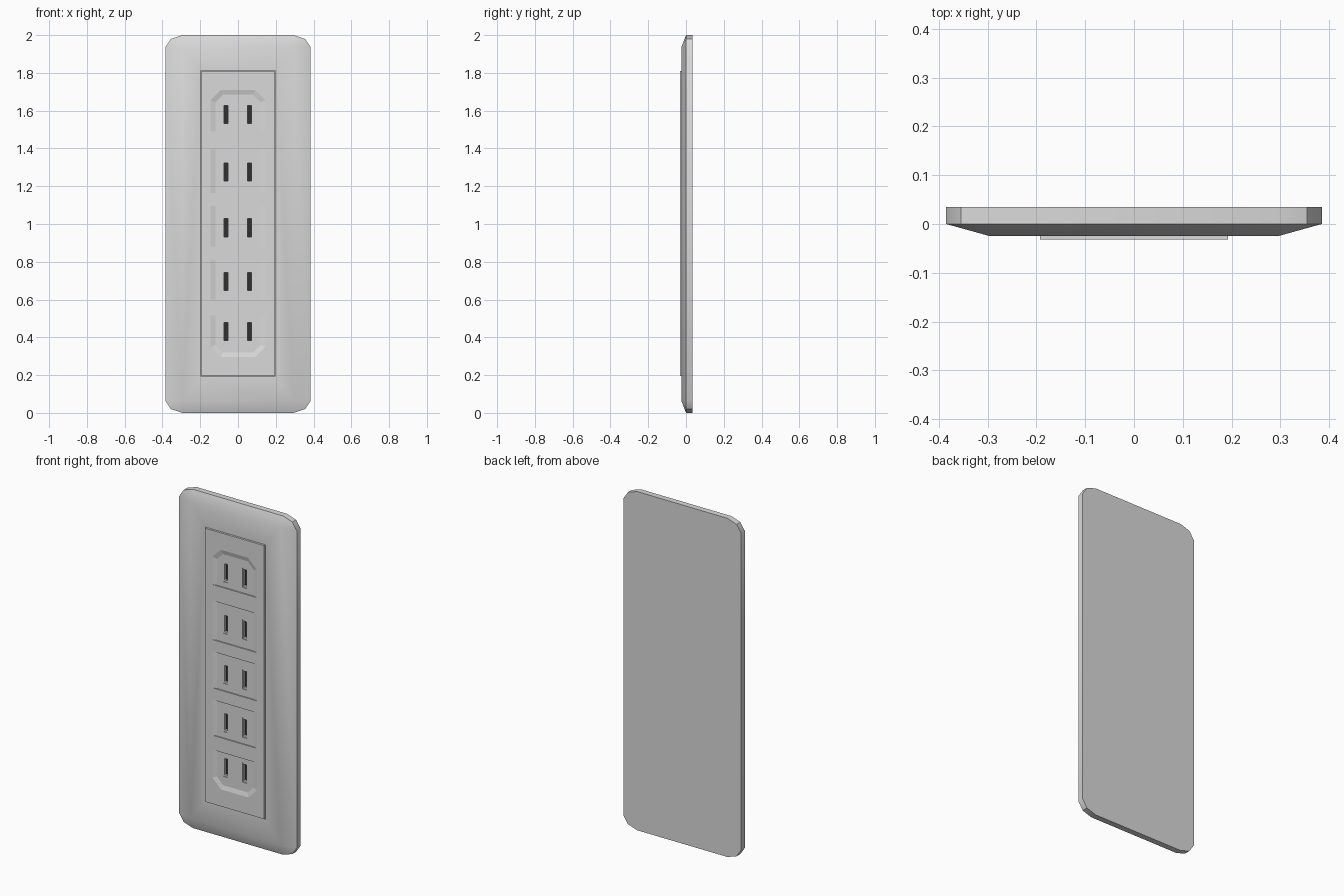
import bpy, bmesh, math

if "Cube" in bpy.data.objects:
    bpy.data.objects.remove(bpy.data.objects["Cube"])


def material(name, v):
    m = bpy.data.materials.new(name)
    m.diffuse_color = (v, v, v, 1)
    m.use_nodes = True
    m.node_tree.nodes["Principled BSDF"].inputs["Base Color"].default_value = m.diffuse_color
    return m


plastic = material("light_grey_plastic", 0.7)
dark = material("dark_slot", 0.03)


def loft(name, solids):
    """Each solid is a list of (y, outline) rings, capped at both ends."""
    bm = bmesh.new()
    for rings in solids:
        loops = [[bm.verts.new((x, y, z)) for x, z in pts] for y, pts in rings]
        n = len(loops[0])
        for a, b in zip(loops, loops[1:]):
            for i in range(n):
                j = (i + 1) % n
                bm.faces.new((a[i], a[j], b[j], b[i]))
        bm.faces.new(loops[0])
        bm.faces.new(loops[-1])
    bmesh.ops.remove_doubles(bm, verts=bm.verts, dist=1e-5)
    bmesh.ops.recalc_face_normals(bm, faces=bm.faces)
    me = bpy.data.meshes.new(name)
    bm.to_mesh(me)
    bm.free()
    ob = bpy.data.objects.new(name, me)
    bpy.context.collection.objects.link(ob)
    me.materials.append(plastic)
    return ob


def rect(w, z0, z1):
    return [(-w, z0), (w, z0), (w, z1), (-w, z1)]


def box(cx, w, z0, z1, y0, y1):
    pts = [(x + cx, z) for x, z in rect(w, z0, z1)]
    return [(y0, pts), (y1, pts)]


def cut(ob, cutter):
    cutter.hide_render = True
    mod = ob.modifiers.new("cut", "BOOLEAN")
    mod.operation = "DIFFERENCE"
    mod.solver = "EXACT"
    mod.object = cutter
    bpy.ops.object.select_all(action="DESELECT")
    bpy.context.view_layer.objects.active = ob
    ob.select_set(True)
    bpy.ops.object.modifier_apply(modifier=mod.name)
    bpy.data.objects.remove(cutter)


# wall plate: clipped corners, wide sloping border towards the front
outer, front = [], []
for sx, sz in ((1, 1), (-1, 1), (-1, -1), (1, -1)):
    corner = [(0.385, 0.935), (0.355, 0.98), (0.295, 1.0)]
    if sx * sz < 0:
        corner.reverse()
    for x, z in corner:
        outer.append((sx * x, 1 + sz * z))
        front.append((sx * 0.295, 1 + sz * 0.935))
plate = loft("wall_plate", [[(0.035, outer), (0.0, outer), (-0.025, front)]])
cut(plate, loft("opening_cutter", [box(0, 0.196, 0.192, 1.813, -0.1, 0.012)]))

# socket panel set into the plate
F = -0.032
panel = loft("socket_panel", [box(0, 0.193, 0.195, 1.81, F, 0.013)])

# shallow recess around each socket; the end ones have clipped corners
FLOOR = -0.025
recesses = []
for z0, z1 in ((1.165, 1.395), (0.88, 1.095), (0.60, 0.81)):
    o, i = rect(0.145, z0, z1), rect(0.12, z0, z1)
    recesses.append([(F - 0.02, o), (F, o), (FLOOR, i)])
o = [(-0.145, 1.49), (0.145, 1.49), (0.145, 1.655), (0.09, 1.71), (-0.09, 1.71), (-0.145, 1.655)]
i = [(-0.12, 1.49), (0.12, 1.49), (0.12, 1.645), (0.08, 1.685), (-0.08, 1.685), (-0.12, 1.645)]
for flip in (False, True):
    a, b = [[(x, 2.005 - z) if flip else (x, z) for x, z in p] for p in (o, i)]
    recesses.append([(F - 0.02, a), (F, a), (FLOOR, b)])
cut(panel, loft("recess_cutter", recesses))

# paired blade slots: a stepped rim and a deeper dark slit
rims, slits = [], []
for z in (1.58, 1.275, 0.98, 0.695, 0.43):
    for x in (-0.064, 0.061):
        rims.append(box(x, 0.0145, z - 0.058, z + 0.058, -0.06, -0.021))
        slits.append(box(x, 0.010, z - 0.048, z + 0.048, -0.06, -0.008))
cut(panel, loft("rim_cutter", rims))
cut(panel, loft("slit_cutter", slits))

# slit floors are dark
panel.data.materials.clear()
panel.data.materials.append(plastic)
panel.data.materials.append(dark)
for p in panel.data.polygons:
    p.material_index = int(p.normal.y < -0.9 and -0.01 < p.center.y < -0.005)

# smooth the plate border, keep hard edges
bpy.ops.object.select_all(action="DESELECT")
bpy.context.view_layer.objects.active = plate
plate.select_set(True)
bpy.ops.object.shade_smooth_by_angle(angle=math.radians(35))
